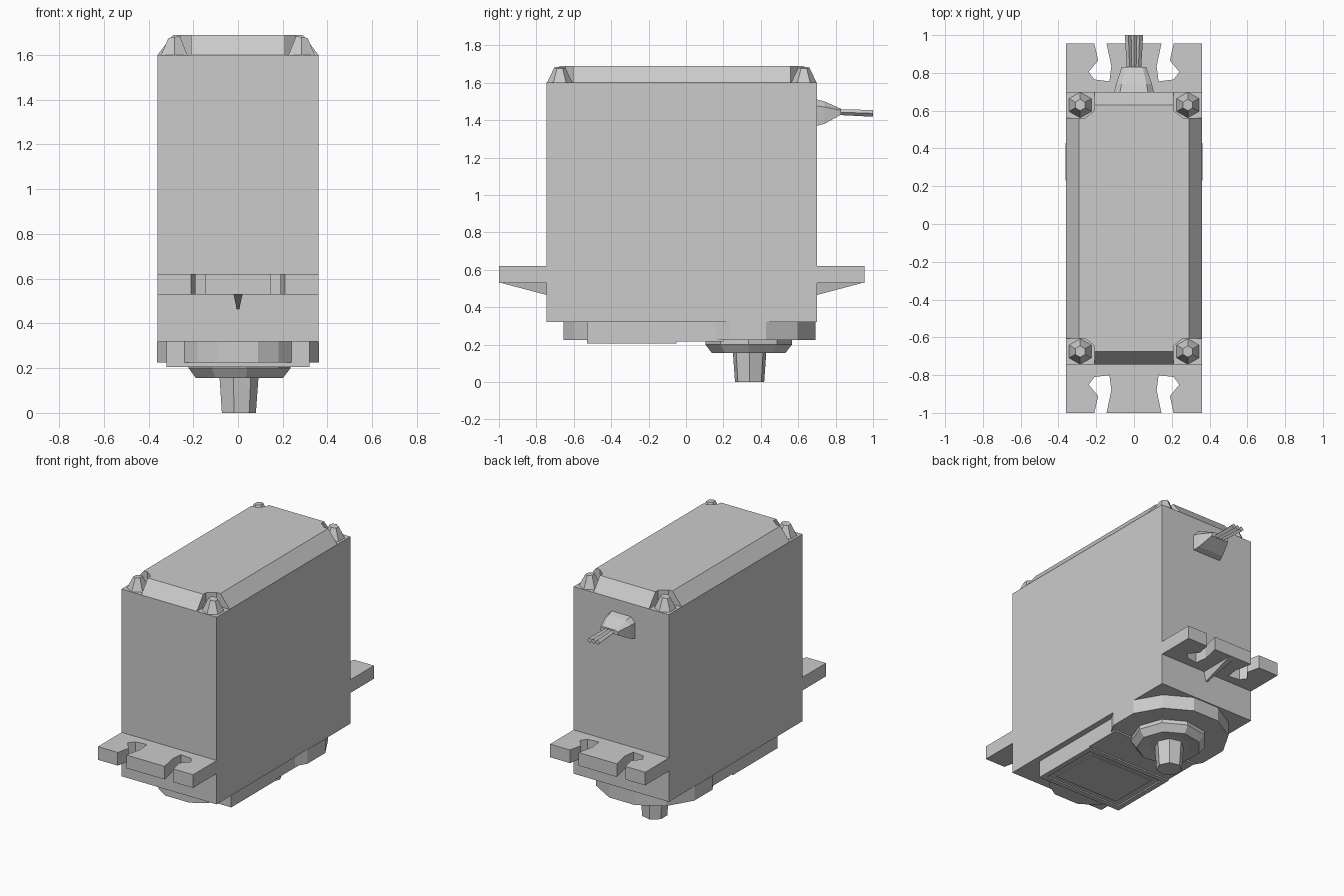
import bpy, bmesh, math
from mathutils import Matrix, Vector

cube = bpy.data.objects.get("Cube")
if cube:
    bpy.data.objects.remove(cube, do_unlink=True)

grey = bpy.data.materials.new("plain grey")
grey.use_nodes = True
grey.diffuse_color = (0.6, 0.6, 0.6, 1)
grey.node_tree.nodes["Principled BSDF"].inputs["Base Color"].default_value = (0.6, 0.6, 0.6, 1)


def finish(name, bm):
    bmesh.ops.recalc_face_normals(bm, faces=bm.faces[:])
    mesh = bpy.data.meshes.new(name)
    bm.to_mesh(mesh)
    bm.free()
    mesh.materials.append(grey)
    obj = bpy.data.objects.new(name, mesh)
    bpy.context.collection.objects.link(obj)
    return obj


def loft(name, rings):
    """Closed skin through rings that have equal point counts."""
    bm = bmesh.new()
    loops = [[bm.verts.new(p) for p in ring] for ring in rings]
    for a, b in zip(loops, loops[1:]):
        for i in range(len(a)):
            j = (i + 1) % len(a)
            bm.faces.new((a[i], a[j], b[j], b[i]))
    bm.faces.new(loops[0])
    bm.faces.new(loops[-1])
    return finish(name, bm)


def prism(name, outline, z0, z1):
    return loft(name, [[(x, y, z) for x, y in outline] for z in (z0, z1)])


def box(name, x0, x1, y0, y1, z0, z1):
    return prism(name, [(x0, y0), (x1, y0), (x1, y1), (x0, y1)], z0, z1)


def turned(name, y, sides, profile, turn=0.0):
    """Faceted round part standing on a vertical axis; profile is (radius, z)."""
    angles = [2 * math.pi * (i + turn) / sides for i in range(sides)]
    return loft(name, [[(r * math.cos(a), y + r * math.sin(a), z) for a in angles]
                       for r, z in profile])


# Main case
FRONT, BACK, HALF = -0.745, 0.70, 0.36
box("case", -HALF, HALF, FRONT, BACK, 0.32, 1.6)

# Lid with sloped edges and a pocket at each corner
MID = (FRONT + BACK) / 2
LONG = (BACK - FRONT) / 2


def lid_ring(inset, z):
    corner = [(HALF - inset, LONG - 0.14), (0.26, LONG - 0.14),
              (0.21, LONG - 0.10), (0.21, LONG - inset)]
    flip = [(-x, y) for x, y in reversed(corner)]
    half = corner + flip
    return [(x, MID + y, z) for x, y in half] + [(-x, MID - y, z) for x, y in half]


loft("lid", [lid_ring(0, 1.6), lid_ring(0.07, 1.69)])

# Corner screws: small faceted studs with a slanted crown
for sx, side in ((1, "left"), (-1, "right")):
    for sy, end in ((1, "back"), (-1, "front")):
        bm = bmesh.new()
        bmesh.ops.create_cone(bm, cap_ends=True, segments=6, radius1=0.068,
                              radius2=0.03, depth=0.08)
        bmesh.ops.transform(bm, verts=bm.verts[:], matrix=Matrix.Translation(
            (sx * 0.285, MID + sy * (LONG - 0.07), 1.64)))
        for v in bm.verts:
            if v.co.z > 1.64:
                v.co.z += 0.15 * (0.285 - abs(v.co.x))
        finish(f"{end}_{side}_screw", bm)

# Mounting tabs, each with two keyhole slots and a rib underneath
slot = [(0.21, 1.0), (0.19, 0.91), (0.24, 0.85), (0.21, 0.81),
        (0.13, 0.80), (0.12, 0.88), (0.145, 1.0)]
for sy, tip, wall, name in ((-1, 1.0, -FRONT, "front"), (1, 0.955, BACK, "back")):
    half = [(HALF, wall), (HALF, tip)] + [(x, y - 1.0 + tip) for x, y in slot]
    outline = half + [(-x, y) for x, y in reversed(half)]
    prism(name + "_tab", [(x, sy * y) for x, y in outline], 0.53, 0.62)
    side = [(wall, 0.465), (tip - 0.01, 0.53), (wall, 0.53)]
    rib = loft(name + "_rib", [[(x, sy * y, z) for y, z in side]
                               for x in (-0.02, 0.02)])
    for v in rib.data.vertices:
        if v.co.z < 0.5:
            v.co.x *= 0.3

# Gearbox cover with a shallow framed panel
box("gear_cover", -0.32, 0.32, -0.53, 0.20, 0.215, 0.32)
X0, Y0, Y1, RIM = 0.32, -0.53, -0.05, 0.035
for sx, side in ((1, "left"), (-1, "right")):
    a, b = sorted((sx * X0, sx * (X0 - RIM)))
    box(side + "_panel_rim", a, b, Y0, Y1, 0.206, 0.215)
for y, side in ((Y0, "front"), (Y1 - RIM, "back")):
    box(side + "_panel_rim", RIM - X0, X0 - RIM, y, y + RIM, 0.206, 0.215)
box("panel_plate", -0.24, 0.24, Y0 + 0.07, Y1 - 0.07, 0.21, 0.215)

# Front bump and round gear housing
prism("front_bump", [(-0.24, -0.53), (-0.18, -0.60), (-0.09, -0.655),
                     (0.09, -0.655), (0.18, -0.60), (0.24, -0.53)], 0.225, 0.32)
turned("gear_housing", 0.33, 12, [(0.375, 0.225), (0.375, 0.32)], 0.5)

# Output collar and shaft
turned("output_collar", 0.335, 9, [(0.13, 0.165), (0.20, 0.155), (0.235, 0.20), (0.235, 0.23)])
turned("output_shaft", 0.34, 7, [(0.08, 0.0), (0.092, 0.165)])

# Cable boot tapering away from the back wall
def boot_ring(y, w, low, high):
    cut = (high - low) * 0.25
    return [(-w, y, low), (w, y, low), (w, y, high - cut),
            (w * 0.7, y, high), (-w * 0.7, y, high), (-w, y, high - cut)]


loft("cable_boot", [boot_ring(BACK, 0.105, 1.37, 1.51),
                    boot_ring(0.74, 0.095, 1.38, 1.50),
                    boot_ring(0.83, 0.065, 1.43, 1.46)])

# Three short wires
for i, name in enumerate(("right", "middle", "left")):
    s = i - 1
    rings = []
    for y, spread, z, r in ((0.80, 0.022, 1.443, 0.015), (1.0, 0.03, 1.436, 0.018)):
        rings.append([(s * spread + r * math.cos(a), y, z + r * math.sin(a))
                      for a in (k * math.pi / 2 for k in range(4))])
    loft(name + "_wire", rings)
